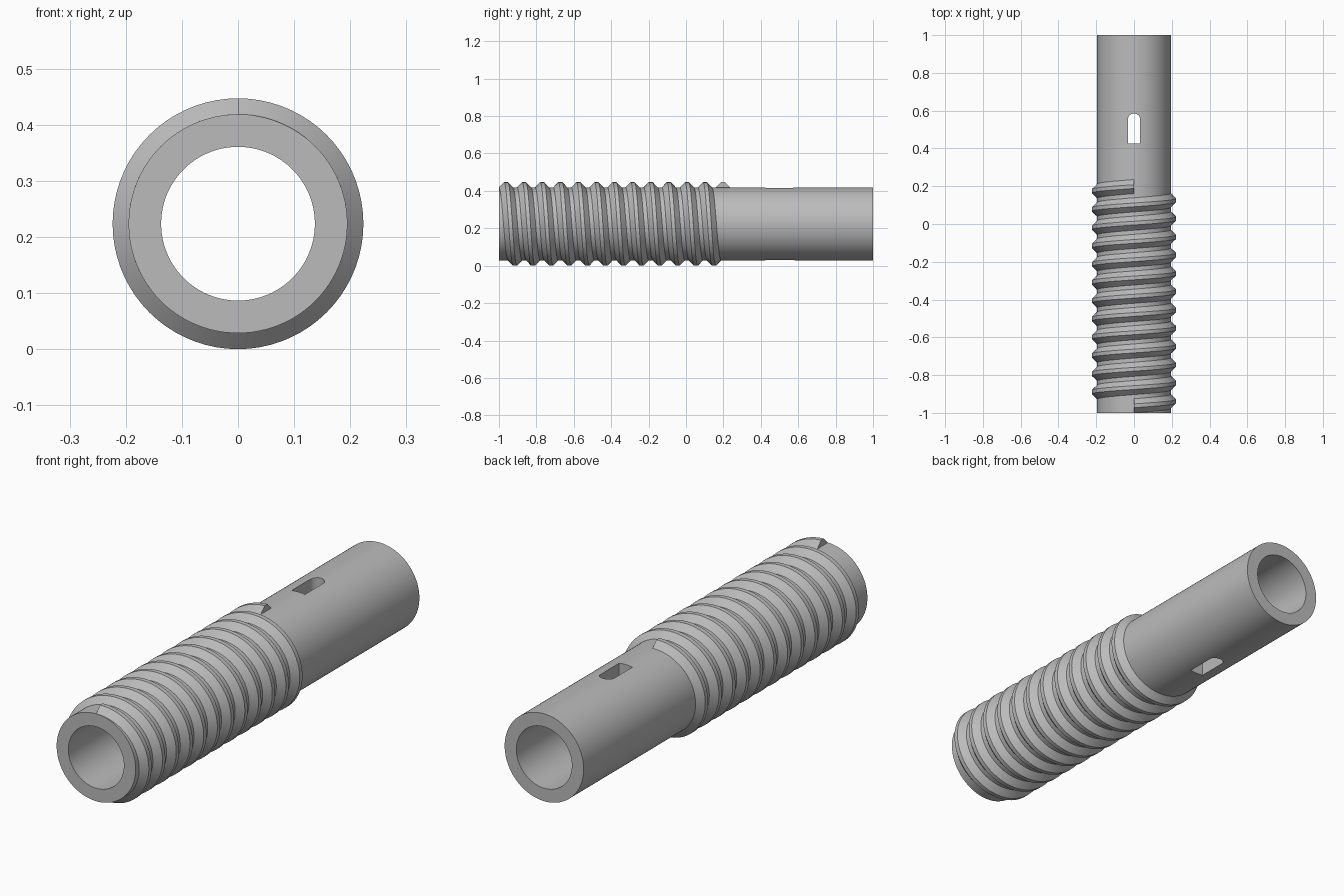
import bpy, bmesh, math

if "Cube" in bpy.data.objects:
    bpy.data.objects.remove(bpy.data.objects["Cube"])

R_CREST, R_TUBE, R_BORE = 0.2235, 0.195, 0.137
CZ = R_CREST                       # axis height

grey = bpy.data.materials.new("light grey")
grey.diffuse_color = (0.5, 0.5, 0.5, 1)
grey.use_nodes = True
grey.node_tree.nodes["Principled BSDF"].inputs["Base Color"].default_value = grey.diffuse_color


def make_object(name, bm):
    bmesh.ops.recalc_face_normals(bm, faces=bm.faces)
    mesh = bpy.data.meshes.new(name)
    bm.to_mesh(mesh)
    bm.free()
    mesh.materials.append(grey)
    obj = bpy.data.objects.new(name, mesh)
    bpy.context.collection.objects.link(obj)
    return obj


def skin(bm, rings, closed):
    """Join matching vertex loops with quads."""
    pairs = zip(rings, rings[1:] + rings[:1]) if closed else zip(rings, rings[1:])
    for a, b in pairs:
        for i in range(len(a)):
            j = (i + 1) % len(a)
            bm.faces.new((a[i], a[j], b[j], b[i]))


def section(bm, profile, angle, shift=0.0):
    """Place (radius, y) points at an angle measured from the top towards +x."""
    return [bm.verts.new((r * math.sin(angle), y + shift, CZ + r * math.cos(angle)))
            for r, y in profile]


# Hollow tube
bm = bmesh.new()
profile = [(R_TUBE, -1), (R_TUBE, 1), (R_BORE, 1), (R_BORE, -1)]
N = 96
skin(bm, [section(bm, profile, 2 * math.pi * i / N) for i in range(N)], True)
tube = make_object("tube", bm)

# Slot cutter, rounded at the back end, through both walls
bm = bmesh.new()
w, y0, y1 = 0.033, 0.425, 0.552
outline = [(-w, y0), (w, y0)] + [(w * math.cos(math.pi * k / 16), y1 + w * math.sin(math.pi * k / 16))
                                for k in range(17)]
rings = [[bm.verts.new((x, y, z)) for x, y in outline] for z in (-0.1, 0.6)]
skin(bm, rings, False)
for ring in rings:
    bm.faces.new(ring)
cutter = make_object("slot_cutter", bm)
cutter.hide_render = True
cutter.display_type = 'WIRE'
cut = tube.modifiers.new("slot", 'BOOLEAN')
cut.operation = 'DIFFERENCE'
cut.solver = 'EXACT'
cut.object = cutter
bpy.context.view_layer.objects.active = tube
bpy.ops.object.modifier_apply(modifier=cut.name)
bpy.data.objects.remove(cutter)

# Helical thread, twelve turns of a trapezoid
bm = bmesh.new()
START, END, TURNS, STEPS = -0.9625, 0.198, 12, 72
ridge = [(0.188, -0.0375), (R_TUBE, -0.0375), (R_CREST, -0.010),
         (R_CREST, 0.010), (R_TUBE, 0.0375), (0.188, 0.0375)]
total = TURNS * STEPS
rings = [section(bm, ridge, 2 * math.pi * i / STEPS, START + (END - START) * i / total)
         for i in range(total + 1)]
skin(bm, rings, False)
bm.faces.new(rings[0])
bm.faces.new(rings[-1])
thread = make_object("thread", bm)

# Smooth round surfaces, sharp edges kept
for obj in (tube, thread):
    bpy.ops.object.select_all(action='DESELECT')
    obj.select_set(True)
    bpy.context.view_layer.objects.active = obj
    bpy.ops.object.shade_smooth_by_angle(angle=math.radians(30))
